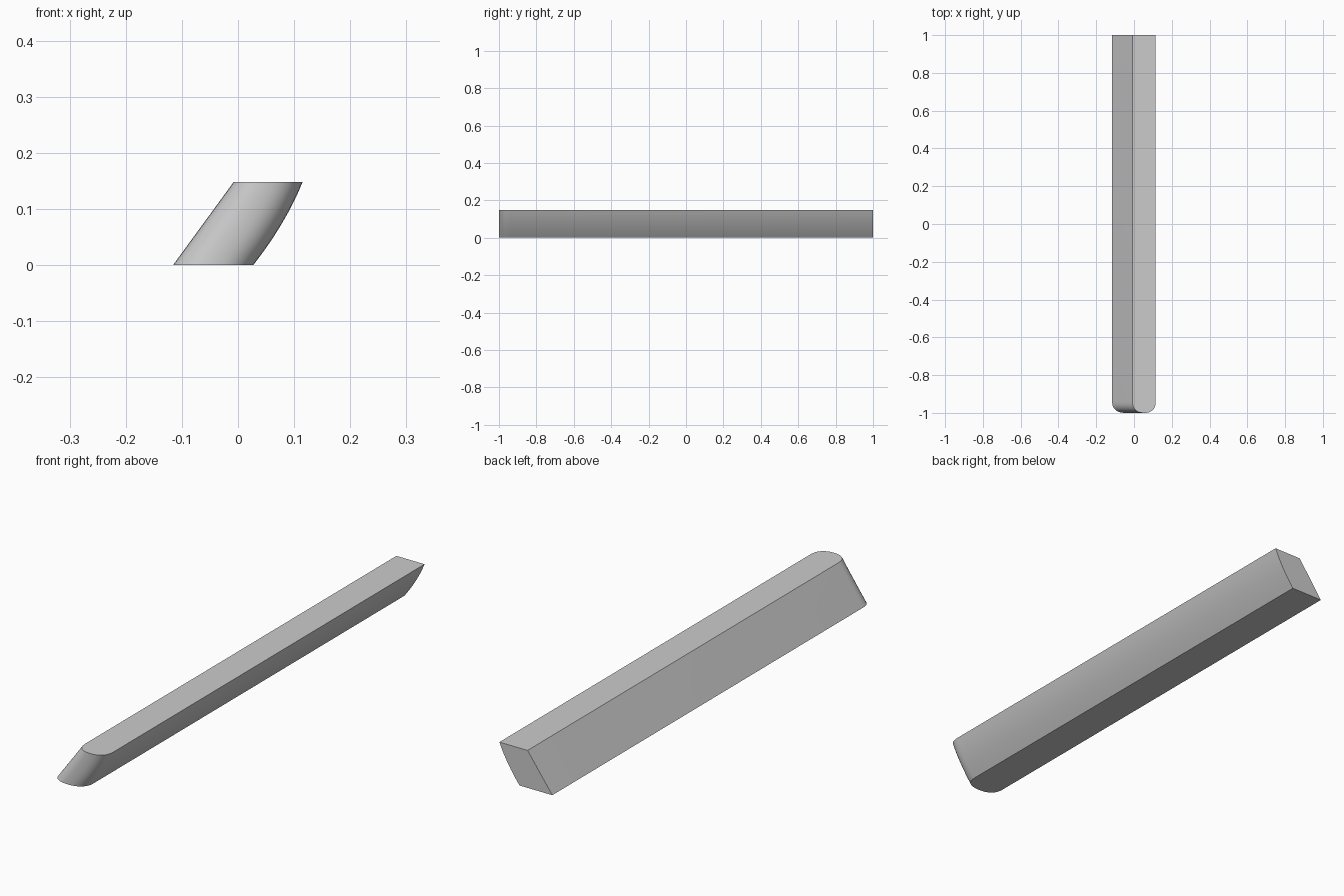
import bpy, bmesh, math

if "Cube" in bpy.data.objects:
    bpy.data.objects.remove(bpy.data.objects["Cube"])

H = 0.148        # height
DEPTH = 0.06     # length of the rounded nose
LEVELS, ARC = 8, 16


def outline(t):
    # plan outline at height fraction t: square back, rounded front
    left = -0.116 + 0.108 * t
    right = 0.027 + 0.088 * t + 0.028 * t * (1 - t)
    mid, half = (left + right) / 2, (right - left) / 2
    pts = [(right, 1.0), (left, 1.0)]
    for i in range(ARC + 1):
        a = math.pi * i / ARC
        c, s = math.cos(a), max(math.sin(a), 0)
        x = mid - half * math.copysign(abs(c) ** 0.85, c)
        pts.append((x, -1 + DEPTH - DEPTH * s ** 0.85))
    return [(x, y, H * t) for x, y in pts]


# leaning bar, lofted from stacked outlines
bm = bmesh.new()
rings = [[bm.verts.new(p) for p in outline(k / LEVELS)] for k in range(LEVELS + 1)]
n = len(rings[0])
for a, b in zip(rings, rings[1:]):
    for i in range(n):
        j = (i + 1) % n
        bm.faces.new((a[i], a[j], b[j], b[i]))
bm.faces.new(rings[0])
bm.faces.new(rings[-1])
bmesh.ops.recalc_face_normals(bm, faces=bm.faces)
mesh = bpy.data.meshes.new("leaning_bar")
bm.to_mesh(mesh)
bm.free()

bar = bpy.data.objects.new("leaning_bar", mesh)
bpy.context.collection.objects.link(bar)
bpy.context.view_layer.objects.active = bar
bar.select_set(True)
bpy.ops.object.shade_smooth_by_angle(angle=math.radians(35))
